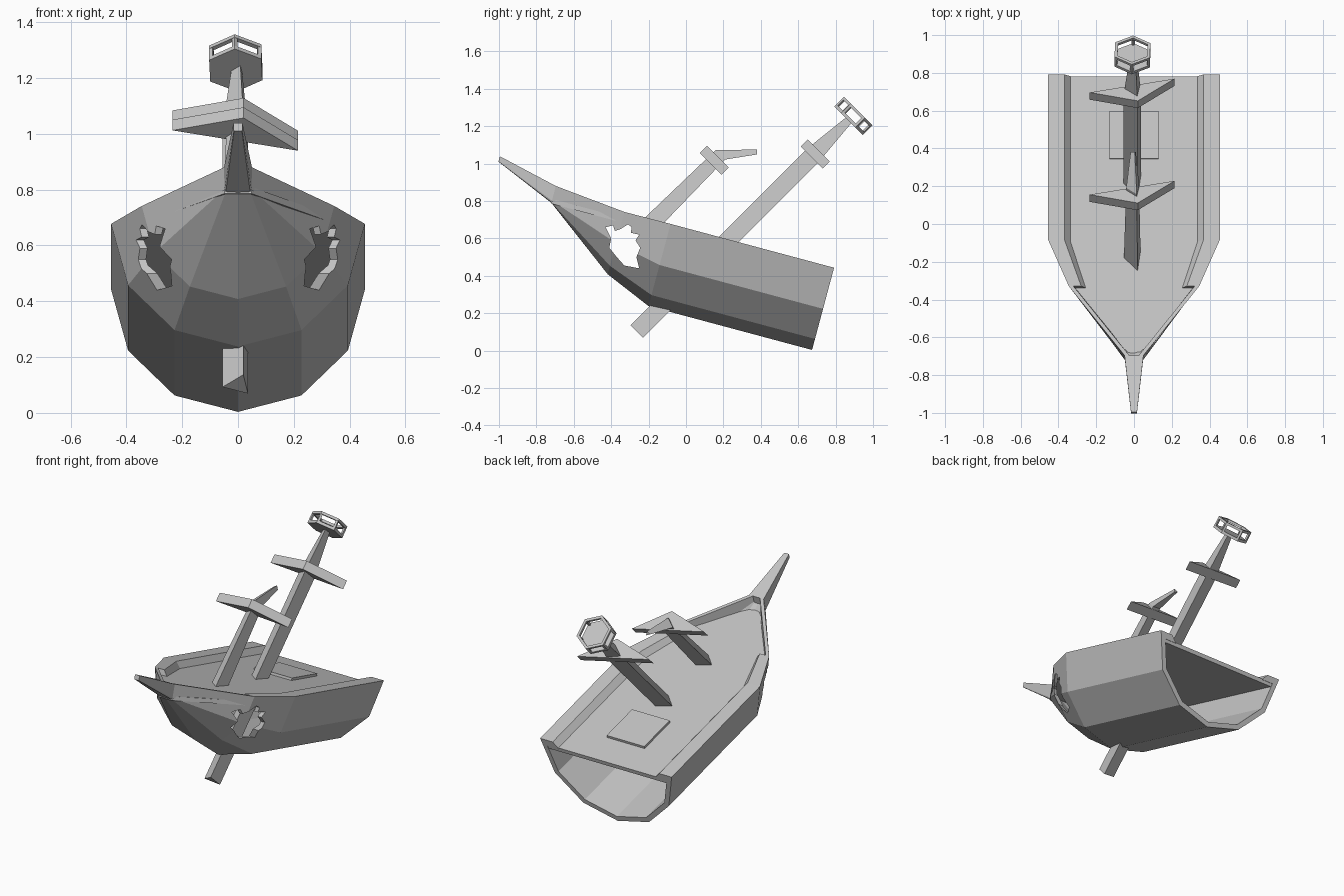
import bpy, bmesh
from math import sin, cos, radians
from mathutils import Vector

if "Cube" in bpy.data.objects:
    bpy.data.objects.remove(bpy.data.objects["Cube"], do_unlink=True)

GREY = (0.55, 0.55, 0.55, 1)
mat = bpy.data.materials.new("weathered grey")
mat.use_nodes = True
mat.diffuse_color = GREY
mat.node_tree.nodes["Principled BSDF"].inputs["Base Color"].default_value = GREY

PITCH, LEAN = radians(15), radians(45)


def hull_pt(x, u, v):
    """Hull frame: u runs aft, v runs up, pitched bow-high."""
    return Vector((x, u * cos(PITCH) + v * sin(PITCH), v * cos(PITCH) - u * sin(PITCH)))


def mast_pt(x, a, w):
    """Mast frame: a runs up the leaning mast, w runs across it."""
    return Vector((x, (a + w) * cos(LEAN), (a - w) * sin(LEAN)))


def loft(name, loops, closed=False):
    """Skin a row of matching loops, capping the ends unless closed."""
    bm = bmesh.new()
    rows = [[bm.verts.new(p) for p in loop] for loop in loops]
    n = len(rows[0])
    pairs = list(zip(rows, rows[1:]))
    if closed:
        pairs.append((rows[-1], rows[0]))
    else:
        bm.faces.new(rows[0])
        bm.faces.new(rows[-1])
    for r, s in pairs:
        for i in range(n):
            j = (i + 1) % n
            bm.faces.new((r[i], r[j], s[j], s[i]))
    bmesh.ops.recalc_face_normals(bm, faces=bm.faces)
    mesh = bpy.data.meshes.new(name)
    bm.to_mesh(mesh)
    bm.free()
    mesh.materials.append(mat)
    obj = bpy.data.objects.new(name, mesh)
    bpy.context.collection.objects.link(obj)
    return obj


# Hull stations: u, half width, depth, rim height, boxiness power
STATIONS = [(0.65, 0.455, 0.455, 0.633, 1), (-0.255, 0.455, 0.455, 0.633, 1),
            (-0.51, 0.345, 0.345, 0.631, 1), (-0.9, 0.05, 0.093, 0.67, 0.2)]
TIP = (-1.23, 0.016, 0.03, 0.746, 0.2)


def half_ring(station, k=1.0):
    u, rx, rv, top, power = station
    pts = []
    for i in range(-3, 4):
        s, c = sin(radians(30 * i)), cos(radians(30 * i))
        x = rx * k * (abs(s) ** power) * (1 if s > 0 else -1)
        depth = 0 if abs(i) == 3 else rv * k * c ** power
        pts.append(hull_pt(x, u, top - depth))
    return pts


hull = loft("hull_shell", [half_ring(s) + half_ring(s, 0.93 if s[1] > 0.1 else 0.5)[::-1]
                           for s in STATIONS])
loft("bowsprit", [half_ring(STATIONS[-1]), half_ring(TIP)])

# Jagged breach through both sides of the bow
HOLE = [(-0.43, 0.66), (-0.39, 0.67), (-0.38, 0.64), (-0.35, 0.65), (-0.31, 0.675),
        (-0.29, 0.66), (-0.295, 0.63), (-0.25, 0.62), (-0.27, 0.59), (-0.245, 0.55),
        (-0.265, 0.5), (-0.25, 0.44), (-0.33, 0.455), (-0.37, 0.5), (-0.41, 0.55), (-0.4, 0.6)]
cutter = loft("breach_cutter", [[Vector((x, y, z)) for y, z in HOLE] for x in (-0.7, 0.7)])
cutter.hide_render = True
mod = hull.modifiers.new("breach", 'BOOLEAN')
mod.operation, mod.solver, mod.object = 'DIFFERENCE', 'EXACT', cutter
bpy.context.view_layer.objects.active = hull
bpy.ops.object.modifier_apply(modifier=mod.name)
bpy.data.objects.remove(cutter, do_unlink=True)

# Deck, side rails and hatch
DECK = 0.598


def deck_loop(u, x, low, high):
    return [hull_pt(*p) for p in ((-x, u, low), (x, u, low), (x, u, high), (-x, u, high))]


loft("deck", [deck_loop(min(s[0], 0.647), s[1] * 0.95, DECK - 0.025, DECK) for s in STATIONS])
for side, label in ((1, "left"), (-1, "right")):
    loft(label + "_rail", [[hull_pt(side * r * k, u, v) for k, v in
                            ((0.93, top), (0.81, top), (0.73, DECK - 0.005), (0.93, DECK - 0.005))]
                           for u, r, _, top, _ in STATIONS[:3]])
loft("hatch", [deck_loop(u, 0.13, DECK - 0.005, DECK + 0.015) for u in (0.195, 0.455)])

# Three-sided masts
MAIN_W, FORE_W = -0.254, -0.607


def tri(a, w, r):
    return [mast_pt(r * cos(t), a, w + r * sin(t)) for t in map(radians, (170, 290, 50))]


loft("main_mast", [tri(-0.113, MAIN_W, 0.056), tri(1.21, MAIN_W, 0.056), tri(1.49, MAIN_W, 0.024)])
broken_end = [Vector((r[0], 0.38, 1.062 + r[1])) for r in ((-0.018, 0), (0.004, 0.013), (0.01, -0.013))]
loft("fore_mast", [tri(0.27, FORE_W, 0.056), tri(0.87, FORE_W, 0.042), broken_end])

# Triangular yards
for name, a, w in (("main_yard", 1.232, MAIN_W), ("fore_yard", 0.826, FORE_W - 0.006)):
    loft(name, [[mast_pt(x, a + h, w + d) for x, d in ((-0.235, -0.02), (0.02, -0.083), (0.215, 0.083))]
                for h in (-0.027, 0.027)])

# Crow's nest: floor, posts and top ring
ANGLES = [radians(88 + 60 * i) for i in range(6)]


def nest_pt(t, r, a):
    return mast_pt(r * cos(t) - 0.008, a, MAIN_W + r * sin(t))


loft("nest_floor", [[nest_pt(t, 0.108, a) for t in ANGLES] for a in (1.483, 1.5)])
loft("nest_ring", [[nest_pt(t, r, a) for r, a in ((0.108, 1.542), (0.108, 1.557), (0.09, 1.557), (0.09, 1.542))]
                   for t in ANGLES], closed=True)
for i, t in enumerate(ANGLES):
    loft(f"nest_post_{i + 1}", [[nest_pt(t + d, r, a) for d, r in
                                 ((0, 0.108), (0.1, 0.1), (0, 0.09), (-0.1, 0.1))]
                                for a in (1.495, 1.547)])
